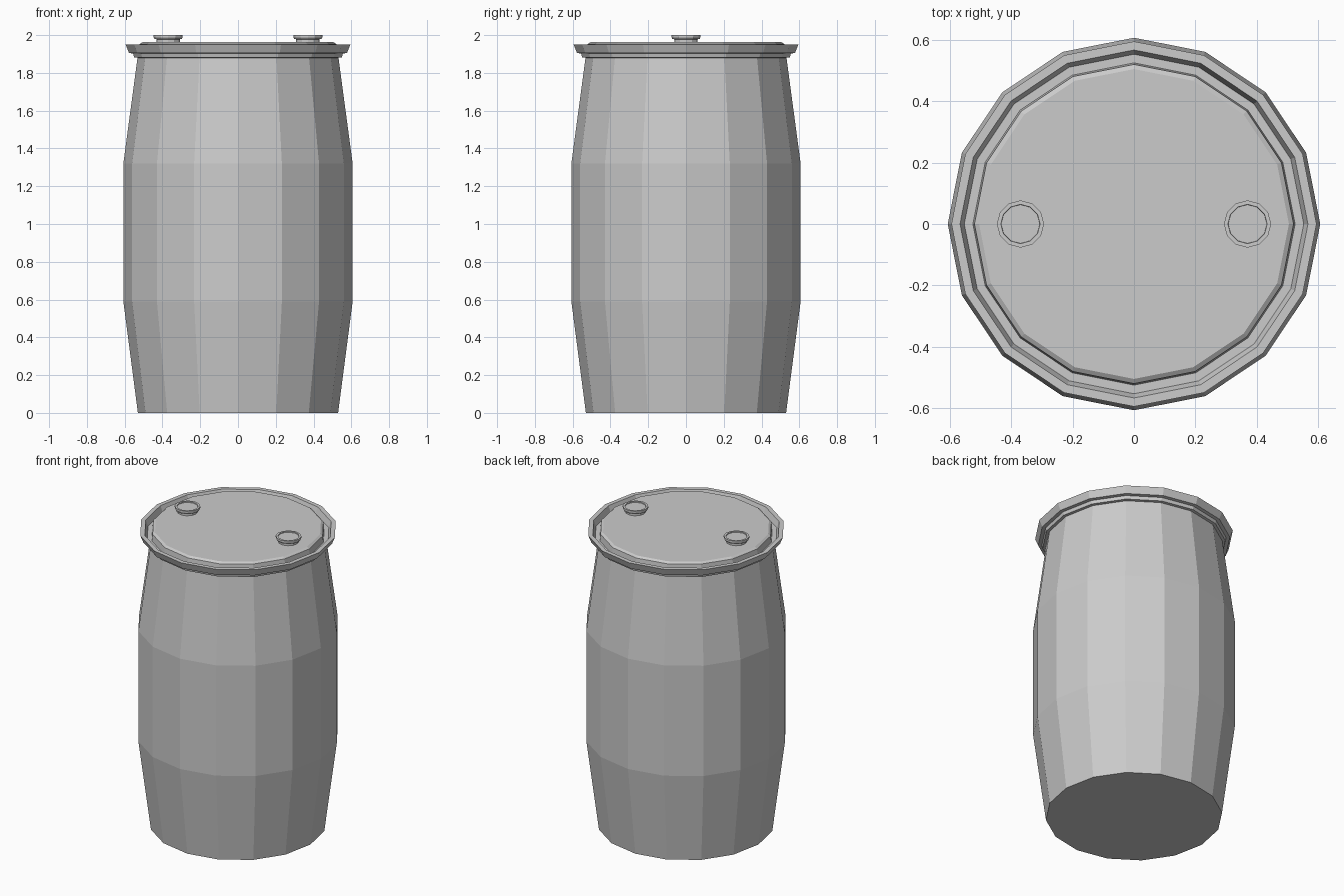
import bpy, bmesh
from math import cos, sin, tau

if "Cube" in bpy.data.objects:
    bpy.data.objects.remove(bpy.data.objects["Cube"])


def lathe(name, profile, sides, cx=0.0):
    """Revolve (radius, z) points around a vertical axis; close both ends."""
    bm = bmesh.new()
    rings = [[bm.verts.new((cx + r * cos(tau * i / sides), r * sin(tau * i / sides), z))
              for i in range(sides)] for r, z in profile]
    for a, b in zip(rings, rings[1:]):
        for i in range(sides):
            j = (i + 1) % sides
            bm.faces.new((a[i], a[j], b[j], b[i]))
    bm.faces.new(rings[0][::-1])
    bm.faces.new(rings[-1])
    bmesh.ops.recalc_face_normals(bm, faces=bm.faces)
    mesh = bpy.data.meshes.new(name)
    bm.to_mesh(mesh)
    bm.free()
    obj = bpy.data.objects.new(name, mesh)
    bpy.context.collection.objects.link(obj)
    return obj


# Drum: tapered wall, collar, flared lip, groove and raised lid
lathe("drum_body", [
    (0.53, 0), (0.607, 0.59), (0.607, 1.32), (0.532, 1.88),
    (0.55, 1.882), (0.555, 1.903), (0.577, 1.905), (0.595, 1.95),
    (0.567, 1.95), (0.553, 1.91), (0.525, 1.91),
    (0.52, 1.953), (0.505, 1.963)], 16)

# Two bung caps: narrow stem, wider flange, shallow recess on top
for side, x in (("left", -0.37), ("right", 0.37)):
    lathe(f"bung_cap_{side}", [
        (0.062, 1.955), (0.062, 1.978), (0.073, 1.98), (0.077, 1.99),
        (0.077, 2.0), (0.064, 2.0), (0.063, 1.994)], 12, x)
